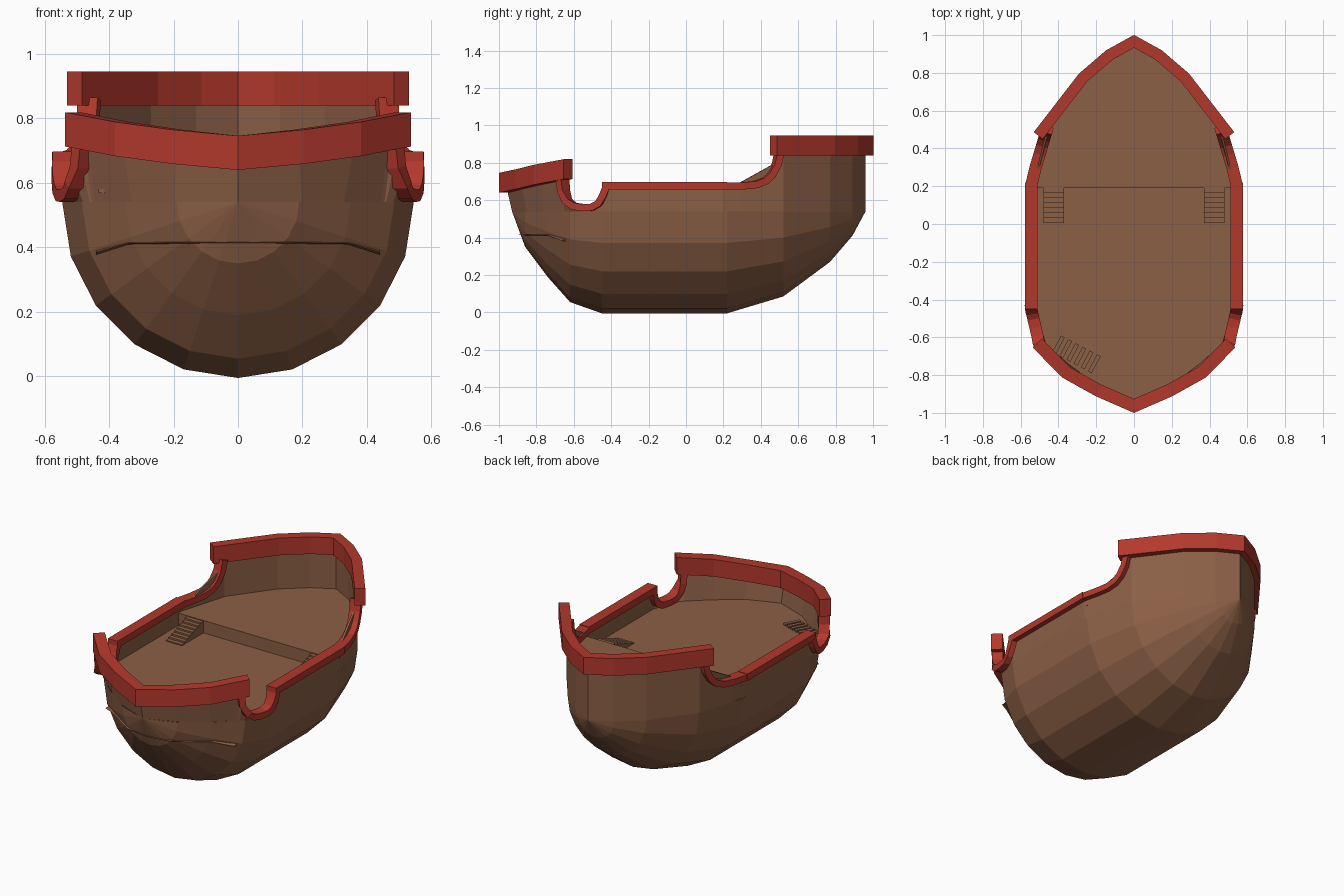
import bpy, bmesh, math
from mathutils import Vector

if "Cube" in bpy.data.objects:
    bpy.data.objects.remove(bpy.data.objects["Cube"])


def material(name, rgb):
    m = bpy.data.materials.new(name)
    m.diffuse_color = (*rgb, 1)
    m.use_nodes = True
    m.node_tree.nodes["Principled BSDF"].inputs["Base Color"].default_value = m.diffuse_color
    return m


WOOD = material("brown_wood", (0.26, 0.115, 0.06))
RED = material("red_trim", (0.45, 0.04, 0.025))

# Half outlines (y, half width) at the hull waterline and along the wall top
HULL = [(-.93, 0), (-.86, .19), (-.74, .35), (-.62, .485), (-.45, .545),
        (.22, .545), (.52, .455), (.77, .27), (.89, .13), (.96, 0)]
TOP = [(-.96, 0), (-.88, .19), (-.775, .36), (-.64, .50), (-.45, .545)] + HULL[5:]
ZD = .54


def width(outline, y):
    for (y0, w0), (y1, w1) in zip(outline, outline[1:]):
        if y0 <= y <= y1:
            return w0 + (w1 - w0) * (y - y0) / (y1 - y0)
    return 0.0


def make(name, verts, faces, mat):
    me = bpy.data.meshes.new(name)
    me.from_pydata([tuple(v) for v in verts], [], faces)
    bm = bmesh.new()
    bm.from_mesh(me)
    bmesh.ops.remove_doubles(bm, verts=bm.verts, dist=1e-4)
    bmesh.ops.recalc_face_normals(bm, faces=bm.faces)
    bm.to_mesh(me)
    bm.free()
    me.materials.append(mat)
    ob = bpy.data.objects.new(name, me)
    bpy.context.collection.objects.link(ob)
    return ob


def mirror(ob):
    mod = ob.modifiers.new("mirror", 'MIRROR')
    mod.use_axis[0] = True
    return ob


def grid_faces(rows, cols):
    return [(i * cols + j, i * cols + j + 1, (i + 1) * cols + j + 1, (i + 1) * cols + j)
            for i in range(rows - 1) for j in range(cols - 1)]


def sweep(name, pts, hw, hh, upright):
    """Rectangular bar along a path, mitred in plan."""
    pts = [Vector(p) for p in pts]
    verts, n = [], len(pts)
    for i, p in enumerate(pts):
        a = (p - pts[i - 1]) if i else (pts[1] - p)
        b = (pts[i + 1] - p) if i < n - 1 else a
        t = (a.normalized() + b.normalized()).normalized()
        flat = Vector((t.x, t.y, 0)).normalized()
        side = Vector((flat.y, -flat.x, 0))
        up = Vector((0, 0, 1)) if upright else side.cross(t).normalized()
        k = 1.0
        if upright:
            k = 1 / max(.5, flat.dot(Vector((a.x, a.y, 0)).normalized()))
        for s, u in ((-1, -1), (1, -1), (1, 1), (-1, 1)):
            verts.append(p + side * s * hw * k + up * u * hh)
    faces = [(4 * i + j, 4 * i + (j + 1) % 4, 4 * i + 4 + (j + 1) % 4, 4 * i + 4 + j)
             for i in range(n - 1) for j in range(4)]
    faces += [(3, 2, 1, 0), tuple(range(4 * n - 4, 4 * n))]
    return make(name, verts, faces, RED)


def box(name, c, size, ang=0):
    bm = bmesh.new()
    bmesh.ops.create_cube(bm, size=1)
    me = bpy.data.meshes.new(name)
    bm.to_mesh(me)
    bm.free()
    me.materials.append(WOOD)
    ob = bpy.data.objects.new(name, me)
    ob.location, ob.scale, ob.rotation_euler = c, size, (0, 0, ang)
    bpy.context.collection.objects.link(ob)
    return ob


# Rounded hull: half-circle ribs of ten segments
SEG = 10
verts = [(r * math.cos(math.pi * k / SEG), y, ZD - r * math.sin(math.pi * k / SEG))
         for y, r in HULL for k in range(SEG + 1)]
make("hull", verts, grid_faces(len(HULL), SEG + 1), WOOD)

# Side profile of the curved rails (y, z)
notch = [(-.66, .73), (-.655, .65), (-.635, .595), (-.60, .568), (-.55, .56),
         (-.50, .562), (-.465, .582), (-.445, .62), (-.43, .665)]
sweep_up = [(.20, .676), (.30, .676), (.37, .683), (.42, .702), (.455, .735),
            (.485, .79), (.50, .86)]

# Upper walls follow the rails
profile = ([(-.96, .67), (-.88, .69), (-.775, .72), (-.67, .745)] + notch + sweep_up
           + [(.52, .87), (.77, .87), (.89, .87), (.96, .87)])
verts = []
for y, z in profile:
    yb = y + .03 * min(1, max(0, (-.45 - y) / .5))
    if y < -.95:
        yb = -.93
    verts += [(width(HULL, yb), yb, ZD), (width(TOP, y), y, z)]
mirror(make("upper_walls", verts, grid_faces(len(profile), 2), WOOD))

# Heavy bow and stern rails, each one mitred loop around the tip
def tip_rail(name, half, hw):
    left = [(-x, y, z) for x, y, z in half[:0:-1]]
    sweep(name, left + half, hw, .053, True)


tip_rail("front_rail", [(0, -.963, .693), (.19, -.88, .712), (.36, -.785, .736),
                        (.512, -.63, .766)], .034)
tip_rail("back_rail", [(0, .967, .893), (.13, .895, .893), (.27, .775, .893),
                       (.507, .468, .893)], .03)

# Thin side rails, notch rails and rising rails
mirror(sweep("side_rail", [(.543, -.45, .677), (.543, .22, .677)], .033, .021, True))
for name, prof in (("notch_rail", notch), ("rising_rail", sweep_up)):
    mirror(sweep(name, [(width(TOP, y), y, z) for y, z in prof], .032, .019, False))

# Decks
def deck(name, y0, y1, z):
    ys = [y0] + [y for y, w in HULL if y0 < y < y1] + [y1]
    right = [(width(HULL, y) * .995, y, z) for y in ys]
    pts = right + [(-x, y, z) for x, y, z in right[::-1]]
    make(name, pts, [tuple(range(len(pts)))], WOOD)


deck("main_deck", -.93, .19, ZD + .003)
deck("back_deck", .19, .96, .62)
make("deck_step", [(-.54, .19, ZD), (.54, .19, ZD), (.54, .19, .62), (-.54, .19, .62)],
     [(0, 1, 2, 3)], WOOD)

# Stairs up to the back deck
N = 8
for s in (-1, 1):
    for i in range(N):
        h = .08 * (N - i) / (N + .5)
        box("back_stair", (s * .425, .19 - (i + .5) * .21 / N, ZD + h / 2),
            (.11, .21 / N, h))

# Small angled treads by the front left wall
for i in range(6):
    f = i / 5
    box("front_stair", (-.40 + .19 * f, -.64 - .10 * f, ZD + .035 - .025 * f),
        (.022, .10, .012), math.radians(-28))

# Thin inner brackets under the rising rails
pts = [(.505, .28, .69), (.46, .46, .79), (.455, .47, .70)]
b = make("rail_bracket", pts, [(0, 1, 2)], WOOD)
b.modifiers.new("thick", 'SOLIDIFY').thickness = .012
mirror(b)

# Thin strake breaking through the bow
strake = [(0, -.885, .415), (.15, -.863, .415), (.34, -.735, .413), (.44, -.66, .385)]
verts = []
for x, y, z in strake:
    verts += [(x, y - .008, z), (x, y + .03, z + .006), (x, y + .03, z - .008)]
faces = [(3 * i + j, 3 * i + (j + 1) % 3, 3 * i + 3 + (j + 1) % 3, 3 * i + 3 + j)
         for i in range(3) for j in range(3)]
mirror(make("bow_strake", verts, faces, WOOD))
